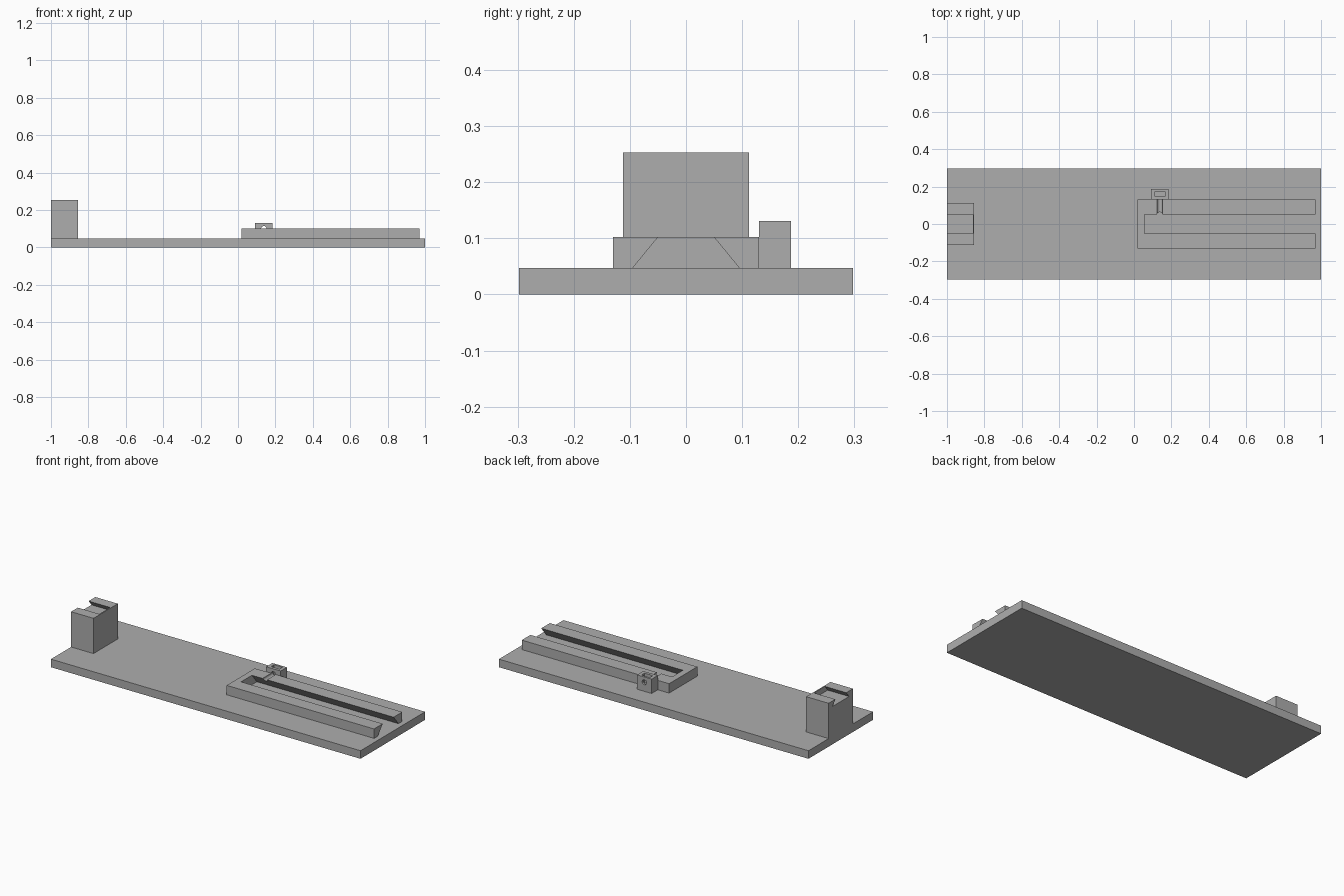
import bpy, bmesh, math
from mathutils import Matrix

cube = bpy.data.objects.get("Cube")
if cube:
    bpy.data.objects.remove(cube, do_unlink=True)

GREY = (0.42, 0.42, 0.42, 1.0)
grey = bpy.data.materials.new("plain grey")
grey.use_nodes = True
grey.diffuse_color = GREY
grey.node_tree.nodes["Principled BSDF"].inputs["Base Color"].default_value = GREY


def finish(name, bm):
    bmesh.ops.recalc_face_normals(bm, faces=bm.faces)
    mesh = bpy.data.meshes.new(name)
    bm.to_mesh(mesh)
    bm.free()
    mesh.materials.append(grey)
    obj = bpy.data.objects.new(name, mesh)
    bpy.context.collection.objects.link(obj)
    return obj


def prism(name, x0, x1, profile):
    """Extrude a y-z profile along x."""
    bm = bmesh.new()
    face = bm.faces.new([bm.verts.new((x0, y, z)) for y, z in profile])
    out = bmesh.ops.extrude_face_region(bm, geom=[face])
    verts = [v for v in out["geom"] if isinstance(v, bmesh.types.BMVert)]
    bmesh.ops.translate(bm, verts=verts, vec=(x1 - x0, 0, 0))
    return finish(name, bm)


def box(name, x0, x1, y0, y1, z0, z1):
    return prism(name, x0, x1, [(y0, z0), (y1, z0), (y1, z1), (y0, z1)])


def dovetail(name, x0, x1, top, depth):
    """Slot cutter, narrow at the top and flaring downward."""
    low = 0.05 + depth * SLOPE
    return prism(name, x0, x1, [(-low, top - depth), (low, top - depth), (0.05, top),
                                (0.05, top + 0.02), (-0.05, top + 0.02), (-0.05, top)])


def rod(name, x, y0, y1, z, radius):
    """Round cutter along y."""
    bm = bmesh.new()
    place = Matrix.Translation((x, (y0 + y1) / 2, z)) @ Matrix.Rotation(math.pi / 2, 4, "X")
    bmesh.ops.create_cone(bm, cap_ends=True, segments=32, radius1=radius,
                          radius2=radius, depth=y1 - y0, matrix=place)
    return finish(name, bm)


def cut(target, cutter):
    cutter.hide_render = True
    mod = target.modifiers.new("cut", "BOOLEAN")
    mod.operation = "DIFFERENCE"
    mod.solver = "EXACT"
    mod.object = cutter
    bpy.context.view_layer.objects.active = target
    bpy.ops.object.modifier_apply(modifier=mod.name)
    bpy.data.objects.remove(cutter, do_unlink=True)


SLOPE = 0.82
FLOOR = 0.047
RAIL_TOP = 0.102
BOLT_X = 0.138

# Base plate
box("base_plate", -1, 1, -0.298, 0.298, 0, FLOOR)

# Slide rail with a dovetail channel open at one end, and a bolt groove
rail = box("slide_rail", 0.018, 0.97, -0.13, 0.13, FLOOR, RAIL_TOP)
cut(rail, dovetail("channel_cutter", 0.055, 1.0, RAIL_TOP, 0.065))
cut(rail, rod("groove_cutter", BOLT_X, 0.02, 0.2, 0.1, 0.0145))

# Clamp block with a bolt hole and a nut pocket open at the top
clamp = box("clamp_block", BOLT_X - 0.047, BOLT_X + 0.047, 0.13, 0.187, FLOOR, 0.131)
cut(clamp, rod("hole_cutter", BOLT_X, 0.1, 0.25, 0.1, 0.0145))
cut(clamp, box("pocket_cutter", BOLT_X - 0.027, BOLT_X + 0.027, 0.147, 0.175, 0.075, 0.2))

# End post with a shallow dovetail notch closed by a thin wall
post = box("end_post", -1, -0.855, -0.112, 0.112, FLOOR, 0.253)
cut(post, dovetail("notch_cutter", -1.05, -0.862, 0.253, 0.032))
